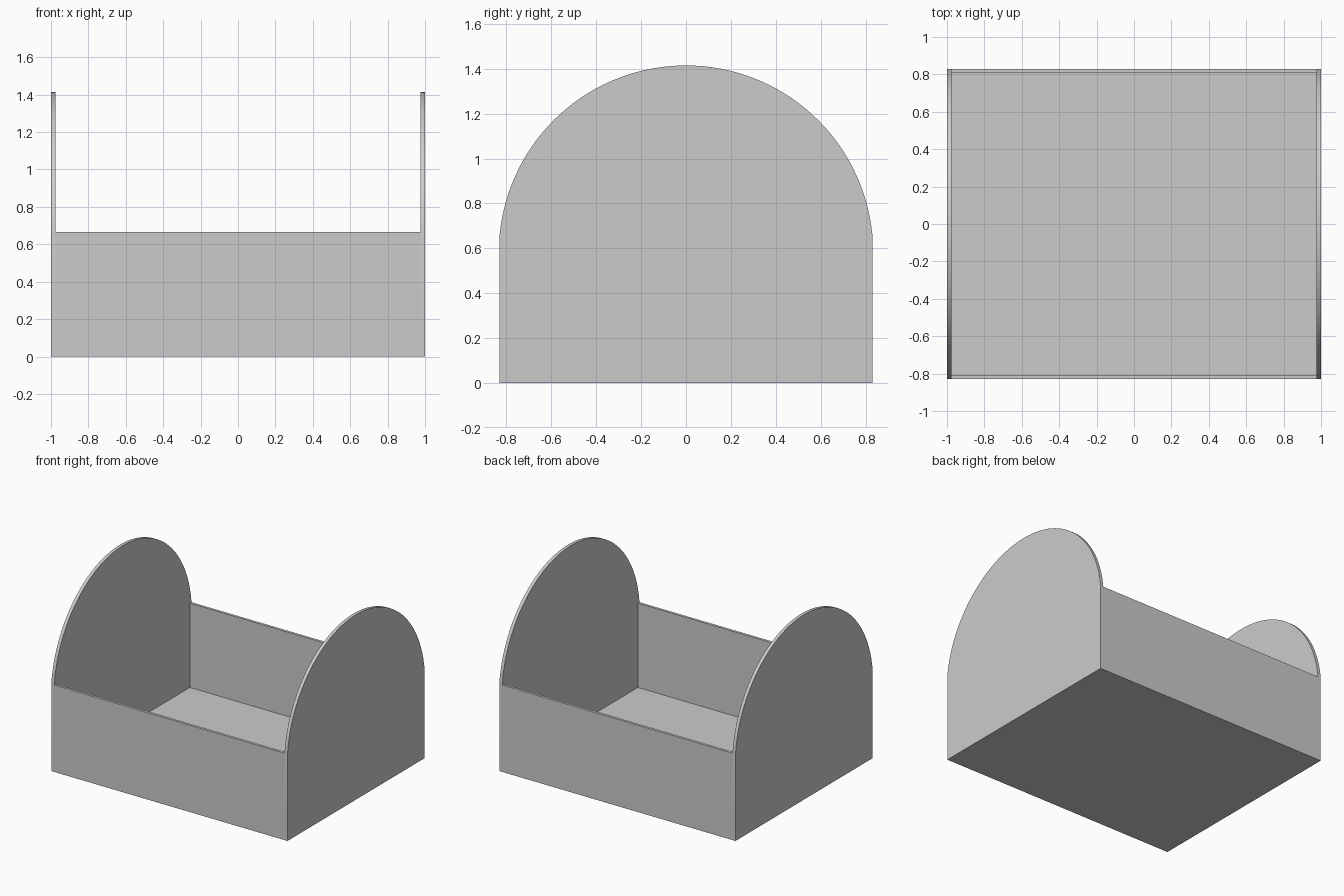
import bpy
import bmesh
from math import atan2, cos, sin, pi, radians
from mathutils import Vector

cube = bpy.data.objects.get("Cube")
if cube:
    bpy.data.objects.remove(cube, do_unlink=True)

HALF_W, HALF_D = 1.0, 0.83
WALL_H, TOP = 0.665, 1.415
SIDE_T, WALL_T = 0.025, 0.02

# Single grey material
grey = bpy.data.materials.new("plain_grey")
grey.use_nodes = True
colour = (0.6, 0.6, 0.6, 1)
grey.diffuse_color = colour
grey.node_tree.nodes["Principled BSDF"].inputs["Base Color"].default_value = colour


def extrude_profile(name, points, offset):
    """Make a solid by extruding a closed outline."""
    bm = bmesh.new()
    face = bm.faces.new([bm.verts.new(p) for p in points])
    result = bmesh.ops.extrude_face_region(bm, geom=[face], use_keep_orig=True)
    moved = [v for v in result["geom"] if isinstance(v, bmesh.types.BMVert)]
    bmesh.ops.translate(bm, verts=moved, vec=Vector(offset))
    bmesh.ops.recalc_face_normals(bm, faces=bm.faces)
    mesh = bpy.data.meshes.new(name)
    bm.to_mesh(mesh)
    bm.free()
    mesh.materials.append(grey)
    obj = bpy.data.objects.new(name, mesh)
    bpy.context.collection.objects.link(obj)
    return obj


def panel(name, y0, y1, height):
    """Flat board spanning the gap between the two end panels."""
    x = HALF_W - SIDE_T
    outline = [(-x, y0, 0), (-x, y1, 0), (-x, y1, height), (-x, y0, height)]
    return extrude_profile(name, outline, (2 * x, 0, 0))


# Arched end panels: straight sides topped by a circular arc
rise = TOP - WALL_H
radius = (HALF_D ** 2 + rise ** 2) / (2 * rise)
centre_z = TOP - radius
start = atan2(WALL_H - centre_z, HALF_D)
STEPS = 64
angles = [start + (pi - 2 * start) * i / STEPS for i in range(STEPS + 1)]
arch = [(-HALF_D, 0), (HALF_D, 0)]
arch += [(radius * cos(a), centre_z + radius * sin(a)) for a in angles]

for name, side in (("left_end_panel", 1), ("right_end_panel", -1)):
    end = extrude_profile(name, [(side * HALF_W, y, z) for y, z in arch],
                          (-side * SIDE_T, 0, 0))
    bpy.ops.object.select_all(action="DESELECT")
    end.select_set(True)
    bpy.context.view_layer.objects.active = end
    bpy.ops.object.shade_smooth_by_angle(angle=radians(30))

# Front and back walls, with the floor between them
panel("front_wall", -HALF_D, -HALF_D + WALL_T, WALL_H)
panel("back_wall", HALF_D - WALL_T, HALF_D, WALL_H)
panel("floor", -HALF_D + WALL_T, HALF_D - WALL_T, WALL_T)
